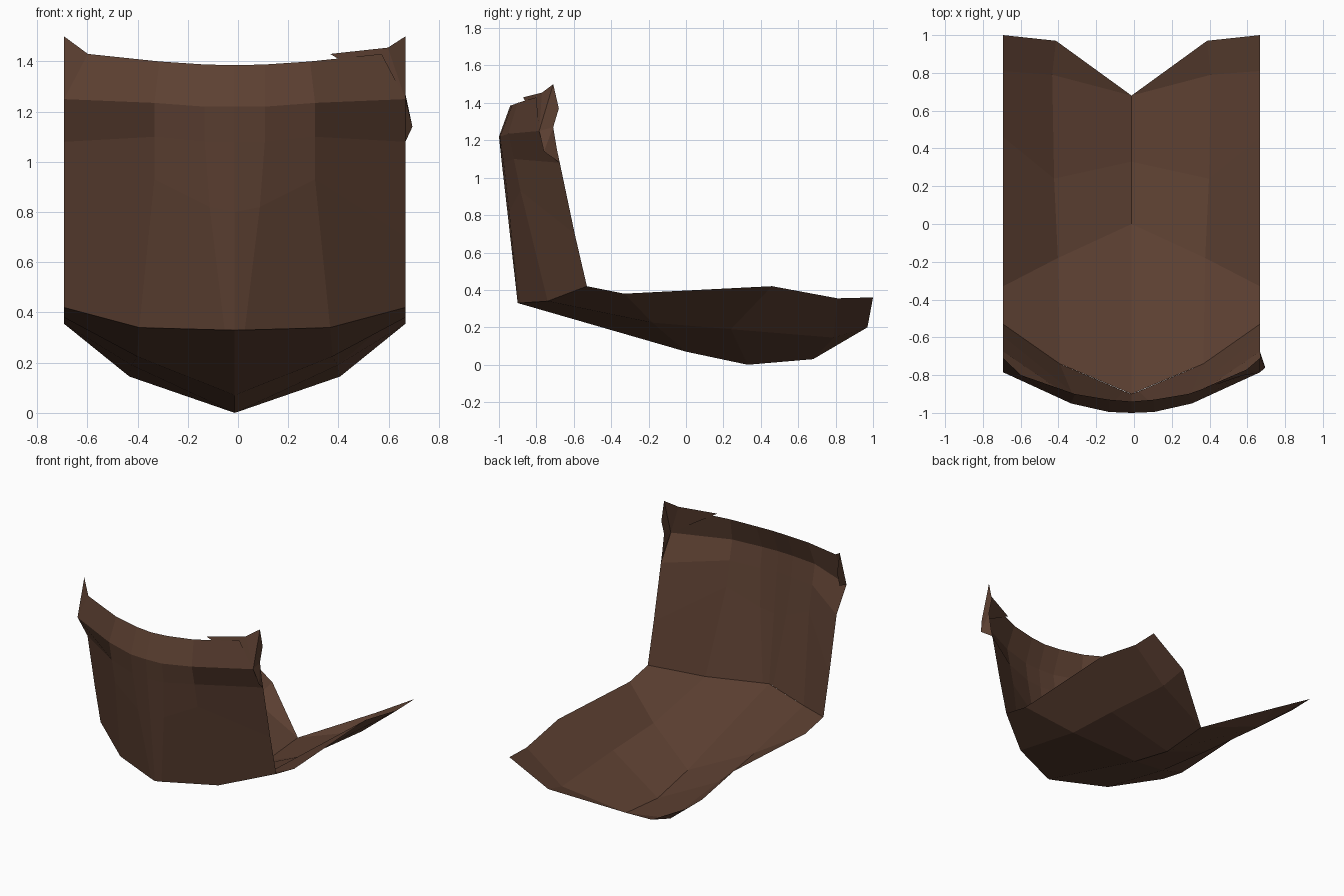
import bpy
import bmesh

default_cube = bpy.data.objects.get("Cube")
if default_cube:
    bpy.data.objects.remove(default_cube, do_unlink=True)

CENTRE_X = -0.013
HALF_WIDTH = 0.68

leather = bpy.data.materials.new("dark_brown_leather")
leather.use_nodes = True
brown = (0.11, 0.052, 0.032, 1)
leather.diffuse_color = brown
leather.node_tree.nodes["Principled BSDF"].inputs["Base Color"].default_value = brown


def finish(name, bm, mirrored):
    """Turn a bmesh into a flat shaded object, optionally mirrored across its centre."""
    bmesh.ops.remove_doubles(bm, verts=bm.verts, dist=0.0005)
    bmesh.ops.recalc_face_normals(bm, faces=bm.faces)
    mesh = bpy.data.meshes.new(name)
    bm.to_mesh(mesh)
    bm.free()
    mesh.materials.append(leather)
    obj = bpy.data.objects.new(name, mesh)
    obj.location.x = CENTRE_X
    bpy.context.collection.objects.link(obj)
    if mirrored:
        mirror = obj.modifiers.new("mirror", "MIRROR")
        mirror.use_clip = True
    return obj


def loft(name, rows):
    """Skin a half sheet through rows of points, then mirror it."""
    bm = bmesh.new()
    grid = [[bm.verts.new(point) for point in row] for row in rows]
    for low, high in zip(grid, grid[1:]):
        for i in range(len(low) - 1):
            corners = [low[i], low[i + 1], high[i + 1], high[i]]
            # rows that meet in one point give a triangle
            if (corners[0].co - corners[3].co).length < 0.0005:
                corners.pop()
            bm.faces.new(corners)
    return finish(name, bm, True)


def fan(name, hub, rim, side):
    """Triangle fan from one hub point, placed on the given side."""
    bm = bmesh.new()
    place = lambda p: bm.verts.new((p[0] * side, p[1], p[2]))
    centre = place(hub)
    outer = [place(p) for p in rim]
    for a, b in zip(outer, outer[1:]):
        bm.faces.new((centre, a, b))
    return finish(name, bm, False)


W = HALF_WIDTH
hem_centre, hem_mid, hem_side = (0, -0.9, 0.33), (0.38, -0.74, 0.34), (W, -0.53, 0.42)
crease_side = (W, -0.785, 1.25)
edge_side = (W, -0.675, 1.08)
rim_end = (0.585, -0.8, 1.43)
peak = (W, -0.71, 1.5)

# Bowed front wall with its top rim folded back
loft("front_panel", [
    [hem_centre, (0.04, -0.885, 0.33), hem_mid, hem_side],
    [(0, -0.953, 0.8), (0.1, -0.945, 0.82), (0.32, -0.885, 0.93), (W, -0.595, 0.7)],
    [(0, -0.985, 1.08), (0.12, -0.975, 1.08), (0.32, -0.92, 1.1), edge_side],
    [(0, -1, 1.22), (0.12, -0.995, 1.22), (0.32, -0.95, 1.235), crease_side],
    [(0, -0.94, 1.385), (0.12, -0.93, 1.388), (0.3, -0.9, 1.4), rim_end],
])

# Folded seat sheet with a keel and a forked rear end
notch = (0, 0.68, 0.03)
loft("seat_panel", [
    [hem_centre, hem_mid, hem_side],
    [(0, 0, 0.07), (0.39, -0.18, 0.225), (W, -0.33, 0.38)],
    [(0, 0.33, 0), (0.41, 0.24, 0.19), (W, 0.46, 0.42)],
    [notch, (0.42, 0.79, 0.145), (W, 0.81, 0.355)],
    [notch, (0.4, 0.97, 0.2), (W, 1, 0.36)],
])

# Upturned top corners
back_side = (W, -0.68, 1.37)
back_low = (W, -0.71, 1.27)
fan("right_corner_flap", crease_side, [rim_end, peak, back_side, back_low], -1)
fan("left_corner_flap", crease_side,
    [(0.38, -0.87, 1.43), (0.61, -0.77, 1.455), peak, back_side, back_low], 1)

# Small bulge on the left edge below the corner
fan("left_edge_bulge", (0.708, -0.76, 1.14),
    [crease_side, edge_side, (W, -0.69, 1.15), back_low, crease_side], 1)
